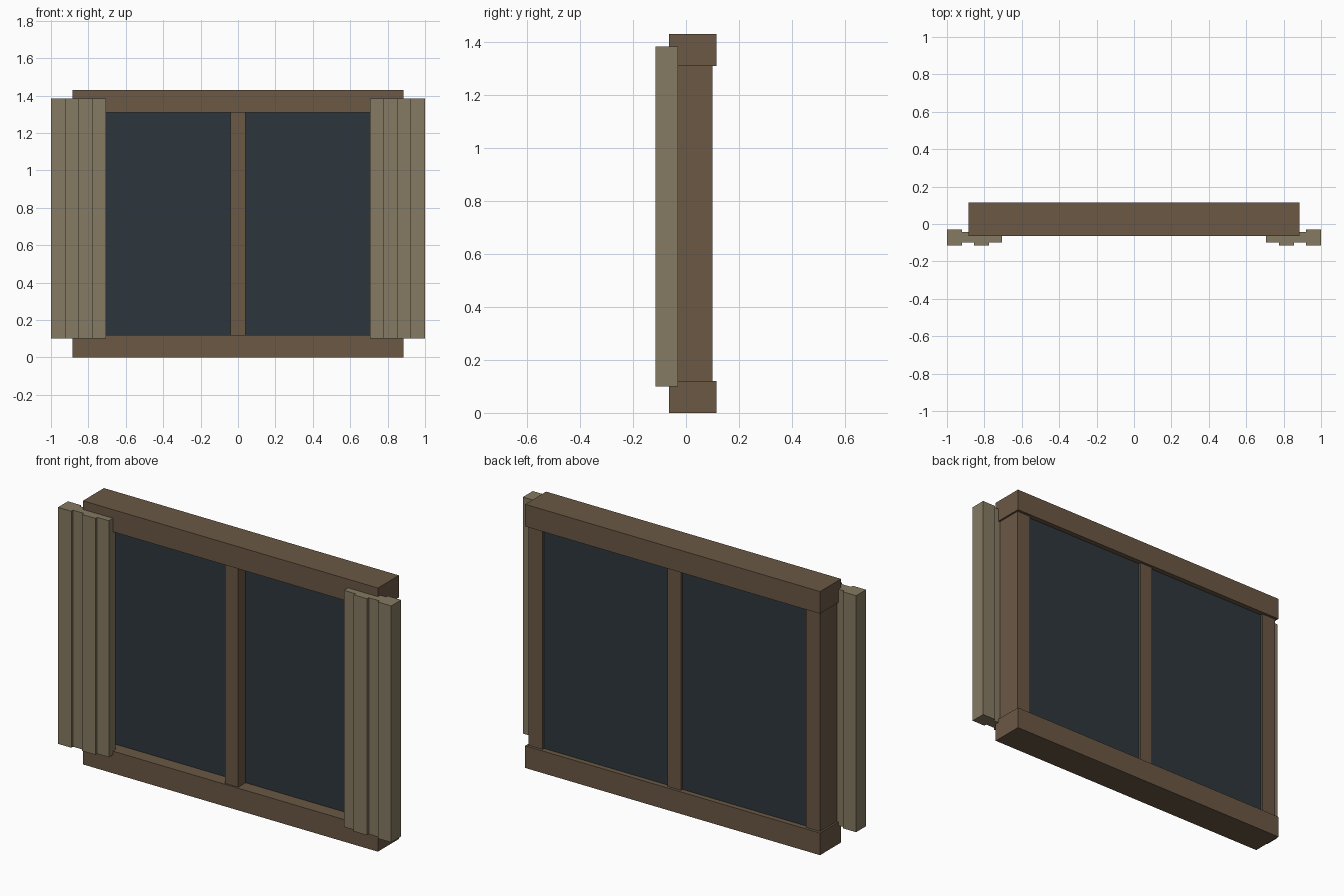
import bpy
import bmesh
from mathutils import Vector

default = bpy.data.objects.get("Cube")
if default:
    bpy.data.objects.remove(default, do_unlink=True)


def make_material(name, color):
    mat = bpy.data.materials.new(name)
    mat.use_nodes = True
    mat.diffuse_color = (*color, 1)
    bsdf = mat.node_tree.nodes["Principled BSDF"]
    bsdf.inputs["Base Color"].default_value = (*color, 1)
    bsdf.inputs["Roughness"].default_value = 0.8
    return mat


brown = make_material("brown_wood", (0.147, 0.098, 0.060))
tan = make_material("weathered_tan_wood", (0.235, 0.195, 0.122))
dark = make_material("dark_glass", (0.027, 0.037, 0.045))


def box(name, x, y, z, mat):
    """Axis-aligned box from (min, max) ranges."""
    bm = bmesh.new()
    bmesh.ops.create_cube(bm, size=1)
    size = Vector([r[1] - r[0] for r in (x, y, z)])
    centre = Vector([(r[0] + r[1]) / 2 for r in (x, y, z)])
    bmesh.ops.scale(bm, vec=size, verts=bm.verts)
    mesh = bpy.data.meshes.new(name)
    bm.to_mesh(mesh)
    bm.free()
    mesh.materials.append(mat)
    obj = bpy.data.objects.new(name, mesh)
    obj.location = centre
    bpy.context.collection.objects.link(obj)
    return obj


# Frame: thick head and sill, with slightly slimmer uprights between them
SILL, HEAD, TOP = 0.12, 1.31, 1.43
rail_x, rail_y = (-0.885, 0.885), (-0.065, 0.115)
box("sill", rail_x, rail_y, (0, SILL), brown)
box("head_rail", rail_x, rail_y, (HEAD, TOP), brown)
box("centre_mullion", (-0.04, 0.04), (-0.055, 0.10), (SILL, HEAD), brown)

# Panes fill the openings on either side of the mullion
# Shutter planks alternate between thick and thin boards
plank_edges = (0.705, 0.775, 0.855, 0.92, 1.0)
thin, thick = (-0.10, -0.043), (-0.115, -0.03)

for side, sign in (("left", 1), ("right", -1)):
    def span(a, b):
        return tuple(sorted((sign * a, sign * b)))

    box(f"{side}_stile", span(0.79, 0.875), (-0.05, 0.10), (SILL, HEAD), brown)
    box(f"{side}_glass_pane", span(0.04, 0.79), (0.008, 0.087), (SILL, HEAD), dark)
    for i, (a, b) in enumerate(zip(plank_edges, plank_edges[1:])):
        box(f"{side}_shutter_plank_{i + 1}", span(a, b),
            thick if i % 2 else thin, (0.10, 1.383), tan)
